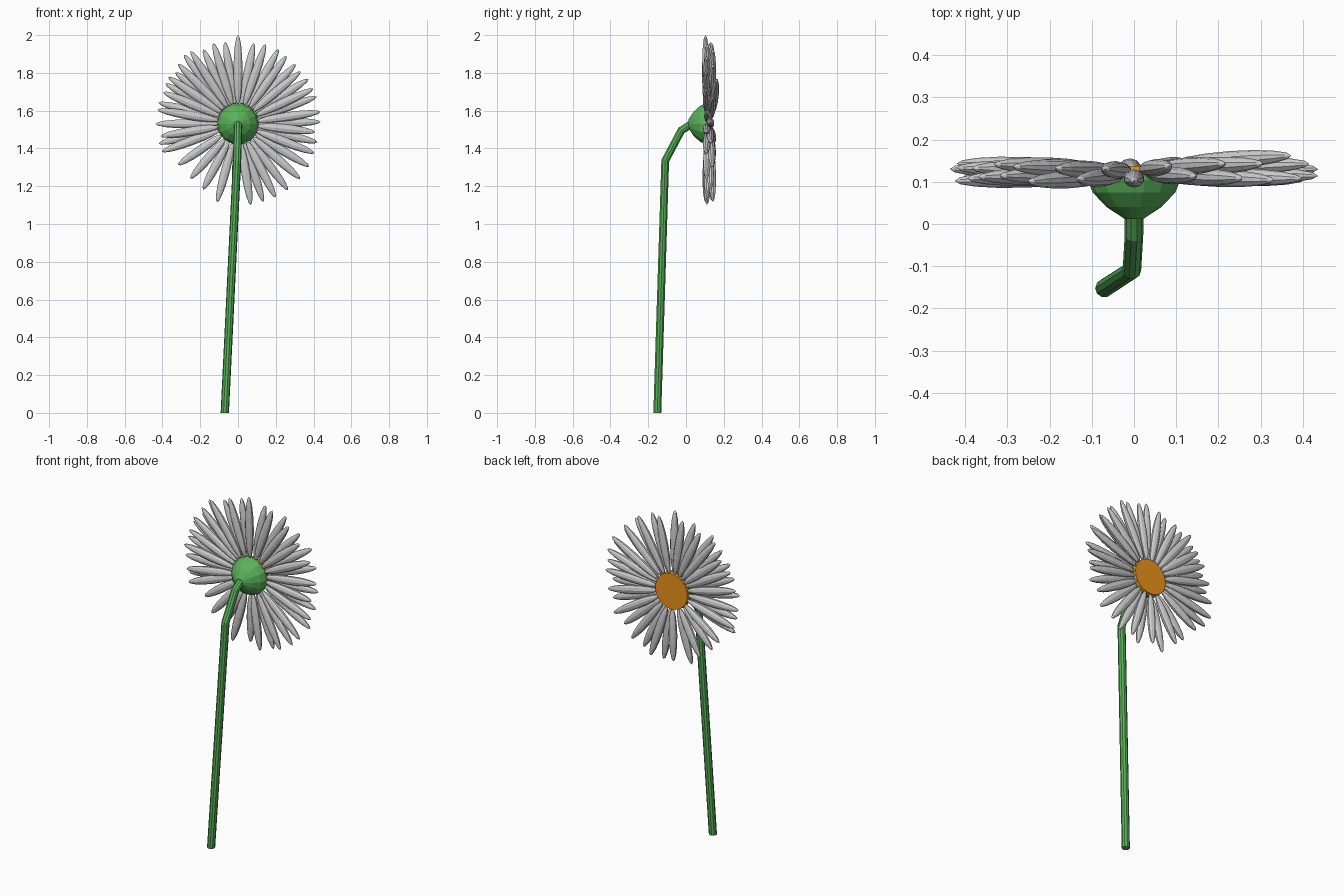
import bpy, bmesh, math, random
from mathutils import Vector, Matrix

if "Cube" in bpy.data.objects:
    bpy.data.objects.remove(bpy.data.objects["Cube"])

random.seed(4)
CENTRE = Vector((0, 0.122, 1.53))


def material(name, rgb):
    m = bpy.data.materials.new(name)
    m.diffuse_color = (*rgb, 1)
    m.use_nodes = True
    m.node_tree.nodes["Principled BSDF"].inputs["Base Color"].default_value = m.diffuse_color
    return m


def finish(name, bm, mat=None):
    bmesh.ops.recalc_face_normals(bm, faces=bm.faces)
    me = bpy.data.meshes.new(name)
    bm.to_mesh(me)
    bm.free()
    if mat:
        me.materials.append(mat)
    ob = bpy.data.objects.new(name, me)
    bpy.context.collection.objects.link(ob)
    return ob


def loft(bm, rings):
    # skin a list of vertex rings and cap both ends
    rings = [[bm.verts.new(p) for p in r] for r in rings]
    n = len(rings[0])
    for a, b in zip(rings, rings[1:]):
        for i in range(n):
            j = (i + 1) % n
            bm.faces.new((a[i], a[j], b[j], b[i]))
    bm.faces.new(rings[0])
    bm.faces.new(rings[-1])


def circle(c, u, v, r, n):
    return [c + r * (u * math.cos(t) + v * math.sin(t))
            for t in (2 * math.pi * i / n for i in range(n))]


green = material("leaf_green", (0.1, 0.45, 0.1))
orange = material("pollen_orange", (0.85, 0.29, 0.01))
X, Y, Z = Vector((1, 0, 0)), Vector((0, 1, 0)), Vector((0, 0, 1))

# Stem: bent tube rising to the back of the head
path = [Vector(p) for p in ((-0.07, -0.152, 0), (-0.005, -0.11, 1.335),
                            (0, -0.025, 1.495), (0, 0.03, 1.53))]
bm = bmesh.new()
rings = []
for i, p in enumerate(path):
    before = (p - path[i - 1]).normalized() if i else Z
    after = (path[i + 1] - p).normalized() if i < 3 else before
    t = after + before if i else Z
    t = t.normalized()
    v = t.cross(X).normalized()
    rings.append(circle(p, v.cross(t).normalized(), v, 0.022, 10))
loft(bm, rings)
finish("stem", bm, green)

# Green cup behind the petals
bm = bmesh.new()
cup = [(0.012, 0.022), (0.04, 0.065), (0.075, 0.098), (0.105, 0.11), (0.125, 0.108)]
loft(bm, [circle(Vector((0, y, CENTRE.z)), X, Z, r, 14) for y, r in cup])
finish("flower_cup", bm, green)

# Flat orange eye
bm = bmesh.new()
loft(bm, [circle(Vector((0, y, CENTRE.z)), X, Z, r, 24)
          for y, r in ((0.122, 0.107), (0.138, 0.105))])
finish("flower_eye", bm, orange)

# Petals: (angle in degrees, reach from the centre)
PETALS = [(90, .47), (99, .44), (107, .448), (115, .436), (123, .46), (128, .465),
          (135, .45), (140.5, .43), (146, .446), (151, .44), (157, .43), (165, .435),
          (170, .432), (180, .437), (189, .415), (194, .433), (200, .43), (214.5, .385),
          (229, .385), (242, .394), (255, .43), (268, .41), (279, .434), (288, .434),
          (297, .438), (307, .44), (318.5, .44), (329, .44), (339, .433), (347, .432),
          (354, .41), (1.4, .437), (8.3, .441), (19, .44), (25, .44), (32.5, .442),
          (40, .433), (46, .44), (54.5, .442), (61.5, .451), (71, .447), (79, .436)]
BASE = 0.1
bm = bmesh.new()
for i, (deg, reach) in enumerate(PETALS):
    half = (reach - BASE) / 2
    lean = 0.03 if 30 < deg < 35 else (0.011 if i % 2 else -0.011) + random.uniform(-.006, .006)
    place = (Matrix.Translation(CENTRE)
             @ Matrix.Rotation(-math.radians(deg), 4, 'Y')
             @ Matrix.Translation((BASE + half, lean, 0))
             @ Matrix.Rotation(lean * 2, 4, 'Z')
             @ Matrix.Diagonal((half, 0.021, 0.025, 1))
             @ Matrix.Rotation(math.pi / 2, 4, 'Y'))
    bmesh.ops.create_uvsphere(bm, u_segments=10, v_segments=8, radius=1, matrix=place)
finish("petals", bm)
